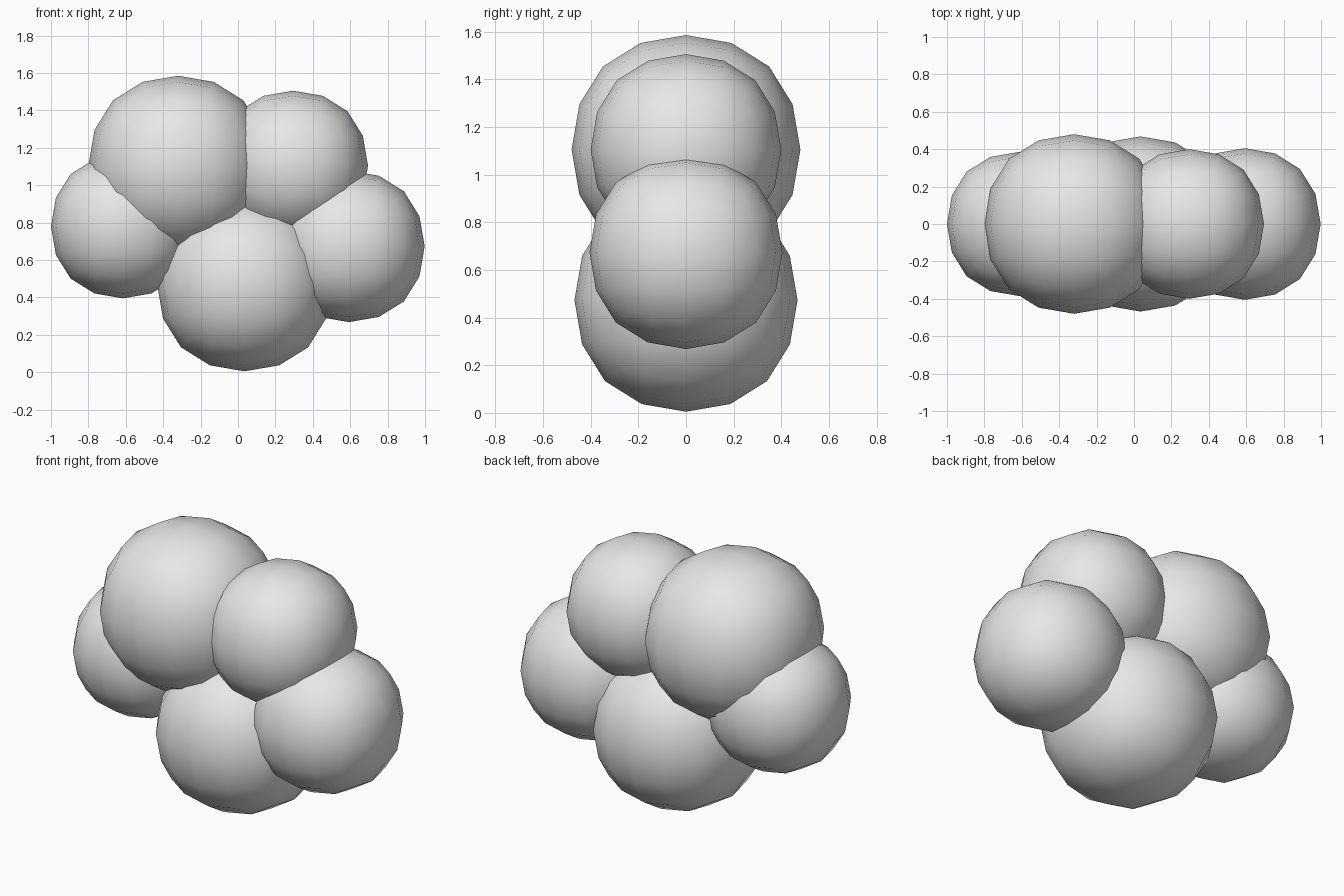
import bpy

if "Cube" in bpy.data.objects:
    bpy.data.objects.remove(bpy.data.objects["Cube"])

# single light grey colour
grey = bpy.data.materials.new("light grey")
grey.diffuse_color = (0.8, 0.8, 0.8, 1)
grey.use_nodes = True
grey.node_tree.nodes["Principled BSDF"].inputs["Base Color"].default_value = grey.diffuse_color

# a cube subdivided twice shrinks to this share of its half size along each axis
SHRINK = 0.8395


def puff(name, x, z, radius):
    """Rounded lobe: a cube smoothed into a low-poly ball."""
    bpy.ops.mesh.primitive_cube_add(size=2 * radius / SHRINK, location=(x, 0, z))
    ob = bpy.context.object
    ob.name = name
    ob.data.materials.append(grey)
    bpy.ops.object.shade_smooth()
    sub = ob.modifiers.new("round", 'SUBSURF')
    sub.levels = sub.render_levels = 2


# five overlapping lobes of the cloud
puff("upper_left_puff", -0.32, 1.105, 0.48)
puff("upper_right_puff", 0.295, 1.105, 0.40)
puff("left_puff", -0.615, 0.78, 0.385)
puff("bottom_puff", 0.035, 0.473, 0.468)
puff("right_puff", 0.593, 0.673, 0.405)
